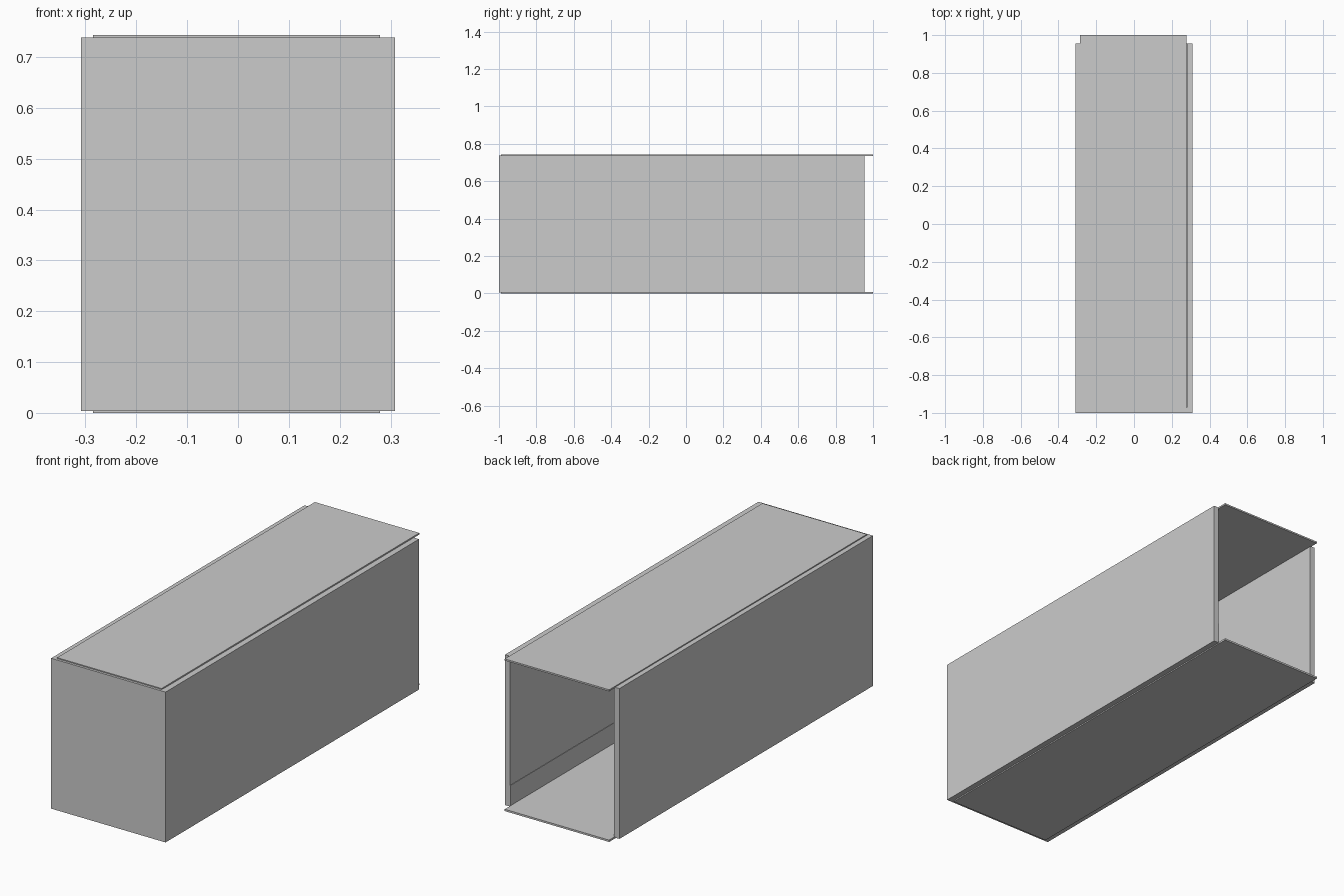
import bpy, bmesh

if "Cube" in bpy.data.objects:
    bpy.data.objects.remove(bpy.data.objects["Cube"])


def box(name, x, y, z):
    """Axis-aligned box from (min, max) ranges."""
    bm = bmesh.new()
    bmesh.ops.create_cube(bm, size=1)
    for v in bm.verts:
        v.co = [r[0] if c < 0 else r[1] for c, r in zip(v.co, (x, y, z))]
    mesh = bpy.data.meshes.new(name)
    bm.to_mesh(mesh)
    bm.free()
    obj = bpy.data.objects.new(name, mesh)
    bpy.context.collection.objects.link(obj)
    return obj


OUT, INNER = 0.309, 0.281
BACK = 0.955
WALL_Z = (0.004, 0.738)

# Side walls, each with a shallow skirting strip inside
for side, s in (("left", -1), ("right", 1)):
    box(side + "_wall", sorted((s * OUT, s * INNER)), (-1, BACK), WALL_Z)
    box(side + "_inner_strip", sorted((s * INNER, s * (INNER - 0.002))),
        (-0.972, BACK), (0.01, 0.108))

# Front wall closes the box, the back stays open
box("front_wall", (-INNER, INNER), (-1, -0.972), WALL_Z)

# Top and bottom panels run past the walls at the back
PANEL_X = (-0.285, 0.279)
box("top_panel", PANEL_X, (-0.988, 1), (0.735, 0.743))
box("bottom_panel", PANEL_X, (-0.988, 1), (0, 0.009))
